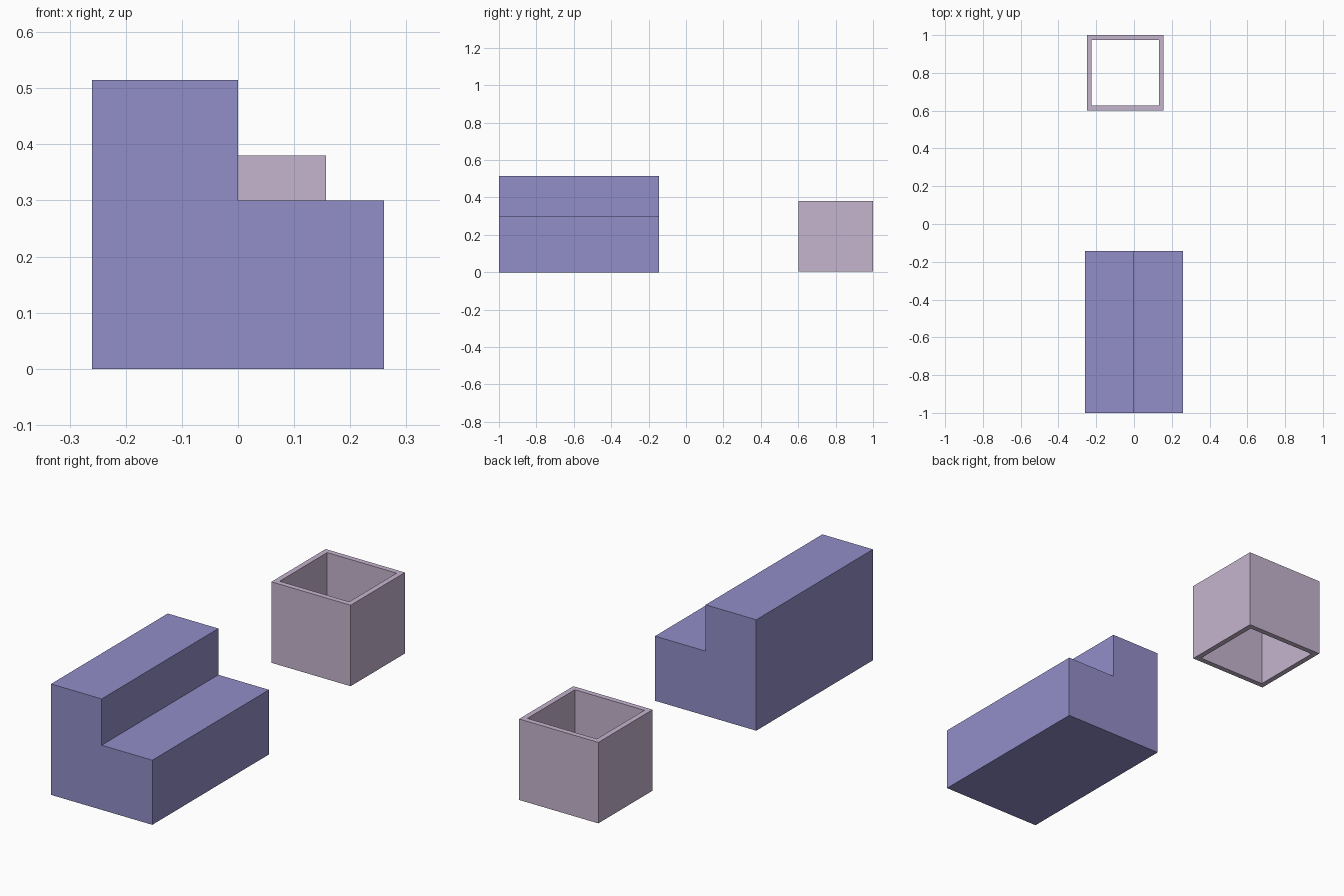
import bpy, bmesh
from mathutils import Vector

if "Cube" in bpy.data.objects:
    bpy.data.objects.remove(bpy.data.objects["Cube"])


def material(name, color):
    mat = bpy.data.materials.new(name)
    mat.diffuse_color = (*color, 1)
    mat.use_nodes = True
    mat.node_tree.nodes["Principled BSDF"].inputs["Base Color"].default_value = mat.diffuse_color
    return mat


def add_object(name, bm, mat):
    bmesh.ops.recalc_face_normals(bm, faces=bm.faces)
    mesh = bpy.data.meshes.new(name)
    bm.to_mesh(mesh)
    bm.free()
    mesh.materials.append(mat)
    obj = bpy.data.objects.new(name, mesh)
    bpy.context.collection.objects.link(obj)


def extrude_profile(bm, points, offset):
    face = bm.faces.new([bm.verts.new(p) for p in points])
    result = bmesh.ops.extrude_face_region(bm, geom=[face], use_keep_orig=True)
    verts = [g for g in result["geom"] if isinstance(g, bmesh.types.BMVert)]
    bmesh.ops.translate(bm, verts=verts, vec=Vector(offset))


# Two-level step block: L-shaped profile extruded along y
profile = [(-0.26, 0), (0.26, 0), (0.26, 0.30), (0, 0.30), (0, 0.515), (-0.26, 0.515)]
bm = bmesh.new()
extrude_profile(bm, [(x, -1, z) for x, z in profile], (0, 0.856, 0))
add_object("step_block", bm, material("blue_violet", (0.29, 0.27, 0.58)))

# Square sleeve, open at top and bottom: wall rings bridged around the loop
x0, x1, y0, y1 = -0.25, 0.157, 0.602, 1.0
z0, z1, wall = 0.004, 0.38, 0.025
bm = bmesh.new()


def ring(inset, z):
    a, b, c, d = x0 + inset, x1 - inset, y0 + inset, y1 - inset
    return [bm.verts.new(p) for p in ((a, c, z), (b, c, z), (b, d, z), (a, d, z))]


rings = [ring(0, z0), ring(0, z1), ring(wall, z1), ring(wall, z0)]
for i in range(4):
    lower, upper = rings[i], rings[(i + 1) % 4]
    for j in range(4):
        k = (j + 1) % 4
        bm.faces.new((lower[j], lower[k], upper[k], upper[j]))
add_object("square_sleeve", bm, material("pale_mauve", (0.56, 0.46, 0.62)))
